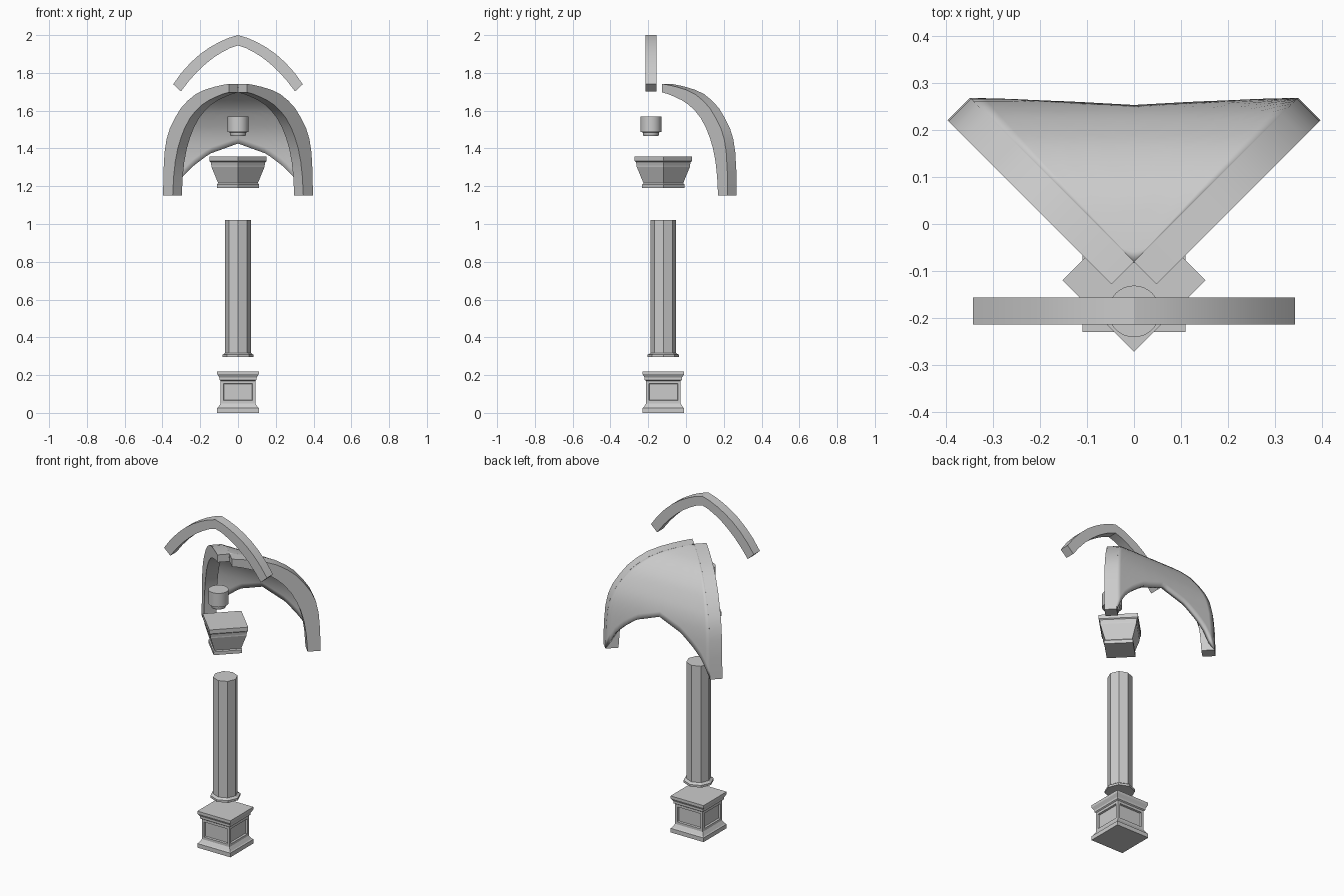
import bpy, bmesh
from math import pi, cos, sin, sqrt, radians
from mathutils import Vector

if "Cube" in bpy.data.objects:
    bpy.data.objects.remove(bpy.data.objects["Cube"])

R2 = sqrt(2)
CY = -0.12                     # y of the column axis


def finish(name, bm, smooth=None):
    bmesh.ops.remove_doubles(bm, verts=bm.verts, dist=1e-5)
    bmesh.ops.recalc_face_normals(bm, faces=bm.faces)
    me = bpy.data.meshes.new(name)
    bm.to_mesh(me)
    bm.free()
    ob = bpy.data.objects.new(name, me)
    bpy.context.collection.objects.link(ob)
    if smooth:
        bpy.ops.object.select_all(action='DESELECT')
        ob.select_set(True)
        bpy.context.view_layer.objects.active = ob
        bpy.ops.object.shade_smooth_by_angle(angle=radians(smooth))
    return ob


def loft(rings):
    """Closed solid through a list of equally long vertex rings."""
    bm = bmesh.new()
    vs = [[bm.verts.new(p) for p in r] for r in rings]
    n = len(vs[0])
    for a, b in zip(vs, vs[1:]):
        for i in range(n):
            j = (i + 1) % n
            bm.faces.new((a[i], a[j], b[j], b[i]))
    bm.faces.new(vs[0][::-1])
    bm.faces.new(vs[-1])
    return bm


def turned(profile, sides, y, turn=0.0, scale=1.0):
    """Stack of regular polygons from (radius, z) pairs."""
    return loft([[(r * scale * cos(turn + 2 * pi * i / sides),
                   y + r * scale * sin(turn + 2 * pi * i / sides), z)
                  for i in range(sides)] for r, z in profile])


# Pedestal with a recessed panel on each side
bm = turned([(.11, 0), (.11, .025), (.104, .03), (.092, .05), (.092, .17),
             (.099, .175), (.099, .187), (.11, .205), (.11, .22)],
            4, CY, pi / 4, R2)
bm.normal_update()
bmesh.ops.recalc_face_normals(bm, faces=bm.faces)
body = [f for f in bm.faces
        if abs(f.normal.z) < .01 and abs(f.calc_center_median().z - .11) < .02]
bmesh.ops.inset_individual(bm, faces=body, thickness=.021)
bmesh.ops.inset_individual(bm, faces=body, thickness=.004, depth=-.01)
finish("pedestal", bm)

# Octagonal shaft with foot ring
finish("column_shaft", turned([(.083, .295), (.083, .308), (.076, .311),
                               (.068, .318), (.068, 1.02)], 8, CY))

# Capital, a square set diagonally
finish("capital", turned([(.112, 1.19), (.112, 1.21), (.105, 1.216),
                          (.141, 1.303), (.141, 1.31), (.145, 1.328),
                          (.152, 1.333), (.152, 1.357)], 4, CY))

# Round boss
finish("keystone_boss", turned([(.038, 1.465), (.042, 1.472), (.042, 1.485),
                                (.055, 1.487), (.055, 1.57)], 32, -.186), 30)

# Pointed arch rib at the top
outer = [(0, 2.0), (.05, 1.985), (.1, 1.963), (.15, 1.935), (.2, 1.9),
         (.25, 1.855), (.3, 1.8), (.343, 1.74)]
inner = [(0, 1.945), (.043, 1.931), (.085, 1.909), (.128, 1.882), (.172, 1.847),
         (.217, 1.805), (.26, 1.757), (.302, 1.702)]


def mirrored(pts):
    return [(-x, z) for x, z in pts[:0:-1]] + pts


finish("arch_rib", loft([[(xo, -.214, zo), (xo, -.156, zo),
                          (xi, -.156, zi), (xi, -.214, zi)]
                         for (xo, zo), (xi, zi)
                         in zip(mirrored(outer), mirrored(inner))]), 25)

# Diagonal ribs: (distance along the diagonal, height)
top = [(0, 1.742), (.05, 1.736), (.11, 1.726), (.184, 1.71), (.25, 1.687),
       (.31, 1.652), (.36, 1.613), (.405, 1.56), (.443, 1.505), (.467, 1.45),
       (.482, 1.38), (.49, 1.28), (.493, 1.15)]
under = [(0, 1.697), (.05, 1.687), (.1, 1.672), (.15, 1.655), (.2, 1.632),
         (.25, 1.598), (.29, 1.562), (.33, 1.51), (.36, 1.455), (.383, 1.4),
         (.402, 1.33), (.414, 1.25), (.421, 1.15)]
Y0 = -.08


def on_rib(side, p, offset):
    return (side * (p[0] / R2 + offset), p[0] / R2 + Y0 - offset, p[1])


for side, label in ((-1, "left"), (1, "right")):
    finish("diagonal_rib_" + label,
           loft([[on_rib(side, a, 0), on_rib(side, a, .048),
                  on_rib(side, b, .048), on_rib(side, b, 0)]
                 for a, b in zip(top, under)]), 30)


# Vault web between the ribs, cut away below by an arch
def interp(pts, t):
    for (a, va), (b, vb) in zip(pts, pts[1:]):
        if t <= b:
            return va + (vb - va) * (t - a) / (b - a)
    return pts[-1][1]


arch = [(0, 1.43), (.44, 1.375), (.7, 1.305), (.86, 1.245), (1, 1.15)]
lengths, total = [(0.0, Vector(top[0]))], 0.0
for a, b in zip(top, top[1:]):
    total += (Vector(b) - Vector(a)).length
    lengths.append((total, Vector(b)))
by_drop = [(-z, l) for (l, _), (_, z) in zip(lengths, top)]

bm = bmesh.new()
COLS, ROWS = 24, 20
grid = []
for c in range(COLS + 1):
    u = 2 * c / COLS - 1
    end = interp(by_drop, -interp(arch, abs(u)))
    col = []
    for r in range(ROWS + 1):
        s, z = interp(lengths, end * r / ROWS)
        col.append(bm.verts.new((u * s / R2, s / R2 + Y0, z)))
    grid.append(col)
for a, b in zip(grid, grid[1:]):
    for r in range(ROWS):
        bm.faces.new((a[r], a[r + 1], b[r + 1], b[r]))
bmesh.ops.remove_doubles(bm, verts=bm.verts, dist=1e-5)
bmesh.ops.recalc_face_normals(bm, faces=bm.faces)
bm.normal_update()
if sum(f.normal.z for f in bm.faces) < 0:
    bmesh.ops.reverse_faces(bm, faces=bm.faces)
me = bpy.data.meshes.new("vault_web")
bm.to_mesh(me)
bm.free()
web = bpy.data.objects.new("vault_web", me)
bpy.context.collection.objects.link(web)
bpy.ops.object.select_all(action='DESELECT')
web.select_set(True)
bpy.context.view_layer.objects.active = web
bpy.ops.object.shade_smooth_by_angle(angle=radians(40))
solid = web.modifiers.new("thickness", 'SOLIDIFY')
solid.thickness = .022
solid.offset = -1
